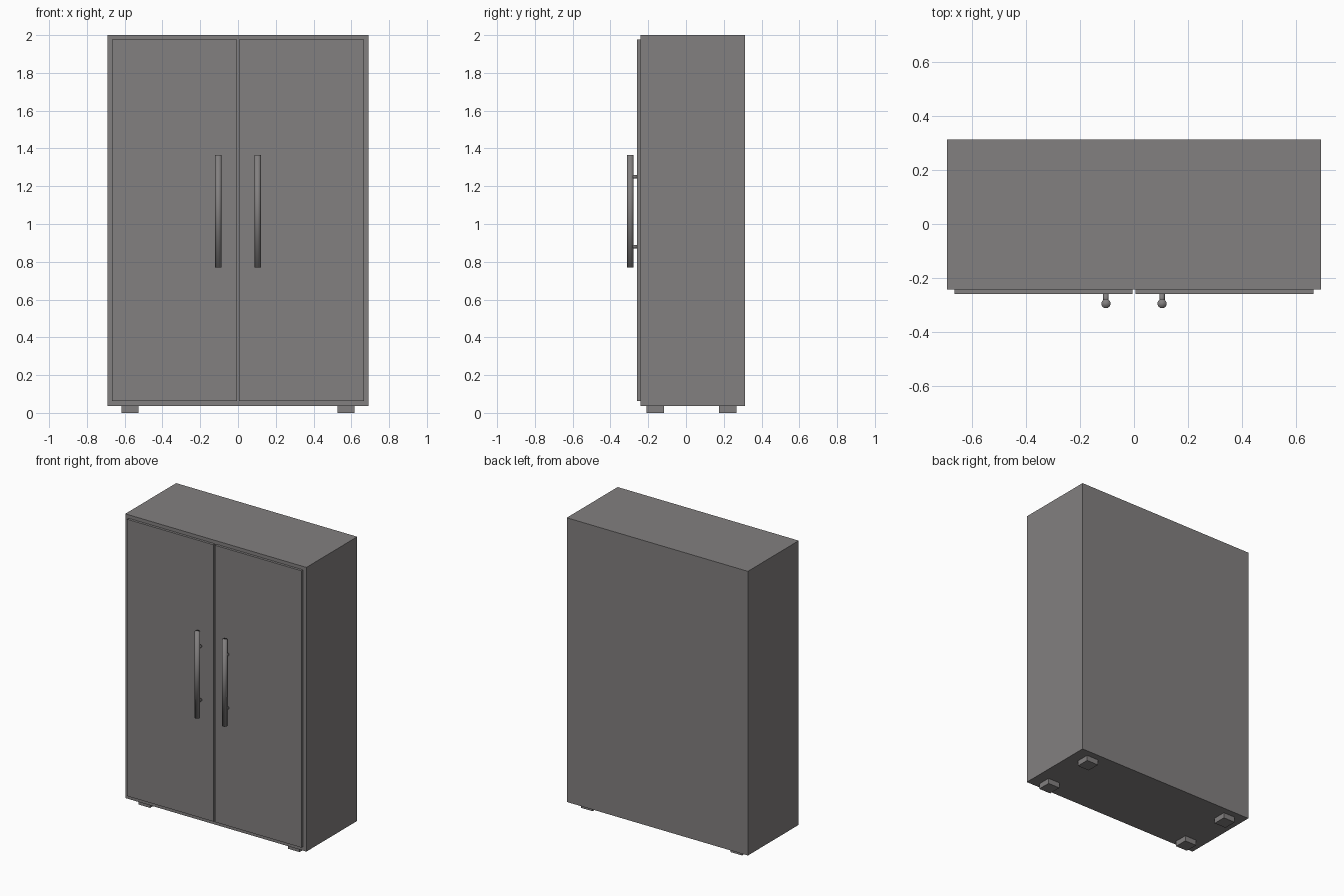
import bpy, math

if "Cube" in bpy.data.objects:
    bpy.data.objects.remove(bpy.data.objects["Cube"])

grey = bpy.data.materials.new("warm grey")
grey.diffuse_color = (0.225, 0.215, 0.215, 1)
grey.use_nodes = True
grey.node_tree.nodes["Principled BSDF"].inputs["Base Color"].default_value = grey.diffuse_color


def box(name, x, y, z):
    """Box spanning the given (min, max) ranges."""
    lo, hi = zip(x, y, z)
    bpy.ops.mesh.primitive_cube_add(size=1, location=[(a + b) / 2 for a, b in zip(lo, hi)])
    ob = bpy.context.object
    ob.name = name
    ob.scale = [b - a for a, b in zip(lo, hi)]
    bpy.ops.object.transform_apply(location=False, rotation=False, scale=True)
    ob.data.materials.append(grey)
    return ob


def rod(name, radius, length, loc, rot=(0, 0, 0)):
    """Fully smooth-shaded cylinder."""
    bpy.ops.mesh.primitive_cylinder_add(vertices=24, radius=radius, depth=length,
                                        location=loc, rotation=rot)
    ob = bpy.context.object
    ob.name = name
    ob.data.materials.append(grey)
    bpy.ops.object.shade_smooth()
    return ob


# cabinet body
box("cabinet_body", (-0.692, 0.692), (-0.242, 0.313), (0.037, 2.0))

for side, s in (("left", -1), ("right", 1)):
    # door panel standing proud of the body
    box(side + "_door", sorted((s * 0.005, s * 0.666)), (-0.259, -0.242), (0.064, 1.976))
    # bar handle with two standoffs
    rod(side + "_handle_bar", 0.017, 0.596, (s * 0.104, -0.295, 1.068))
    for part, z in (("lower", 0.88), ("upper", 1.25)):
        rod(f"{side}_{part}_handle_post", 0.01, 0.036, (s * 0.104, -0.276, z),
            (math.pi / 2, 0, 0))
    # square feet
    for part, y in (("front", -0.162), ("back", 0.222)):
        box(f"{side}_{part}_foot", sorted((s * 0.526, s * 0.616)),
            (y - 0.046, y + 0.046), (0, 0.037))
